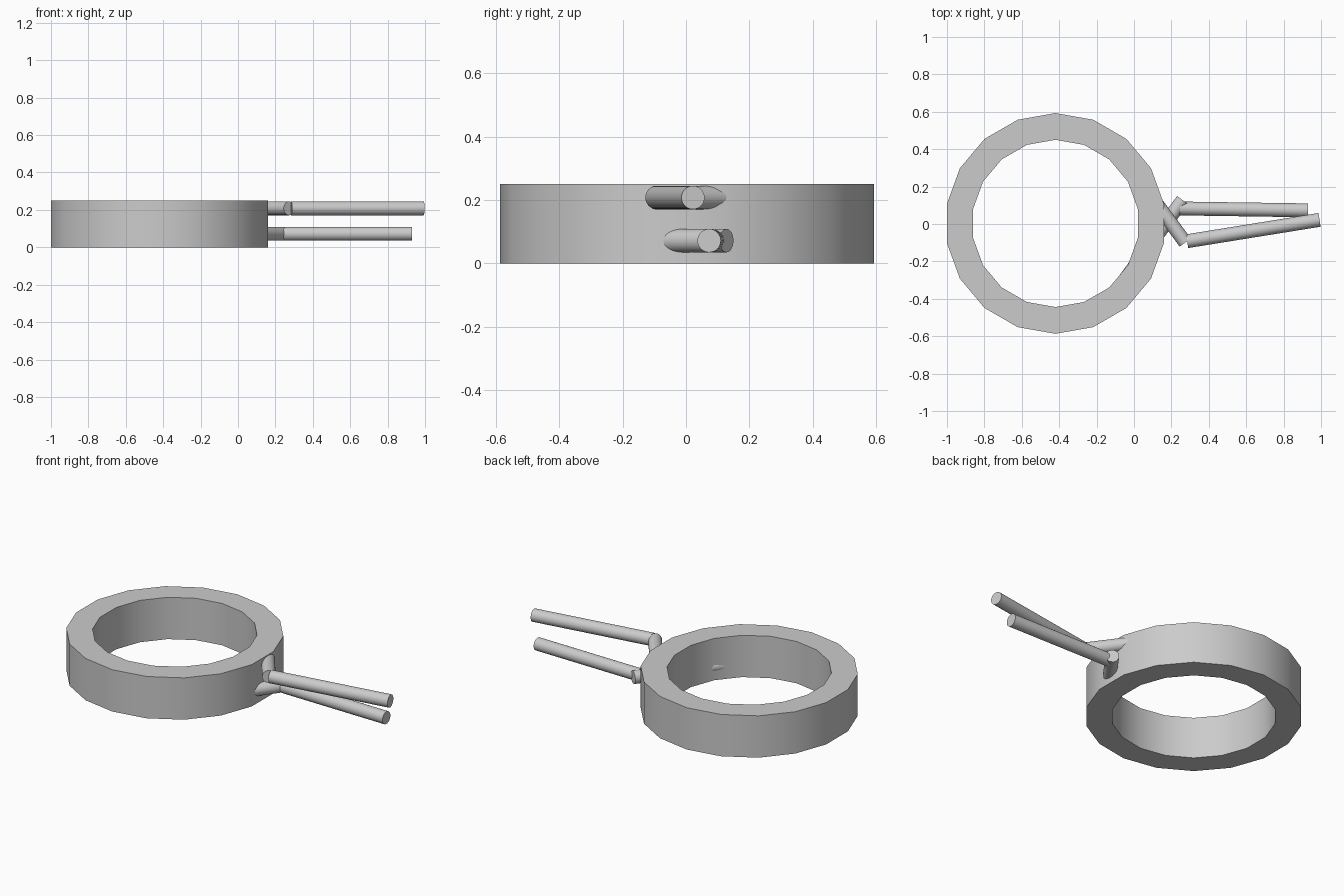
import bpy
from math import cos, sin, pi, radians
from mathutils import Vector

if "Cube" in bpy.data.objects:
    bpy.data.objects.remove(bpy.data.objects["Cube"])


def smooth(obj):
    bpy.ops.object.select_all(action='DESELECT')
    obj.select_set(True)
    bpy.context.view_layer.objects.active = obj
    bpy.ops.object.shade_smooth_by_angle(angle=radians(35))


def ring(name, centre, r_out, r_in, height, sides):
    # Square profile swept around the vertical axis
    profile = [(r_out, 0), (r_out, height), (r_in, height), (r_in, 0)]
    verts, faces = [], []
    for i in range(sides):
        a = pi / 2 + 2 * pi * i / sides
        for r, z in profile:
            verts.append((centre[0] + r * cos(a), centre[1] + r * sin(a), z))
        for k in range(4):
            n, j = (k + 1) % 4, (i + 1) % sides
            faces.append((i * 4 + k, j * 4 + k, j * 4 + n, i * 4 + n))
    mesh = bpy.data.meshes.new(name)
    mesh.from_pydata(verts, [], faces)
    obj = bpy.data.objects.new(name, mesh)
    bpy.context.collection.objects.link(obj)
    smooth(obj)


def rod(name, start, end, z, radius=0.037):
    a, b = Vector((*start, z)), Vector((*end, z))
    bpy.ops.mesh.primitive_cylinder_add(vertices=32, radius=radius,
                                        depth=(b - a).length, location=(a + b) / 2)
    obj = bpy.context.object
    obj.name = name
    obj.rotation_euler = (b - a).to_track_quat('Z', 'Y').to_euler()
    smooth(obj)


# Eighteen-sided hoop
ring("hoop", (-0.42, 0.003), 0.59, 0.447, 0.25, 18)

# Upper spring leg: angled stub embedded in the hoop, then a long arm
rod("upper_stub", (-0.06, 0.355), (0.274, -0.099), 0.208)
rod("upper_arm", (0.284, -0.092), (0.992, 0.022), 0.208)

# Lower spring leg, bent the opposite way
rod("lower_stub", (-0.071, -0.328), (0.26, 0.128), 0.072)
rod("lower_arm", (0.245, 0.083), (0.93, 0.073), 0.072)
